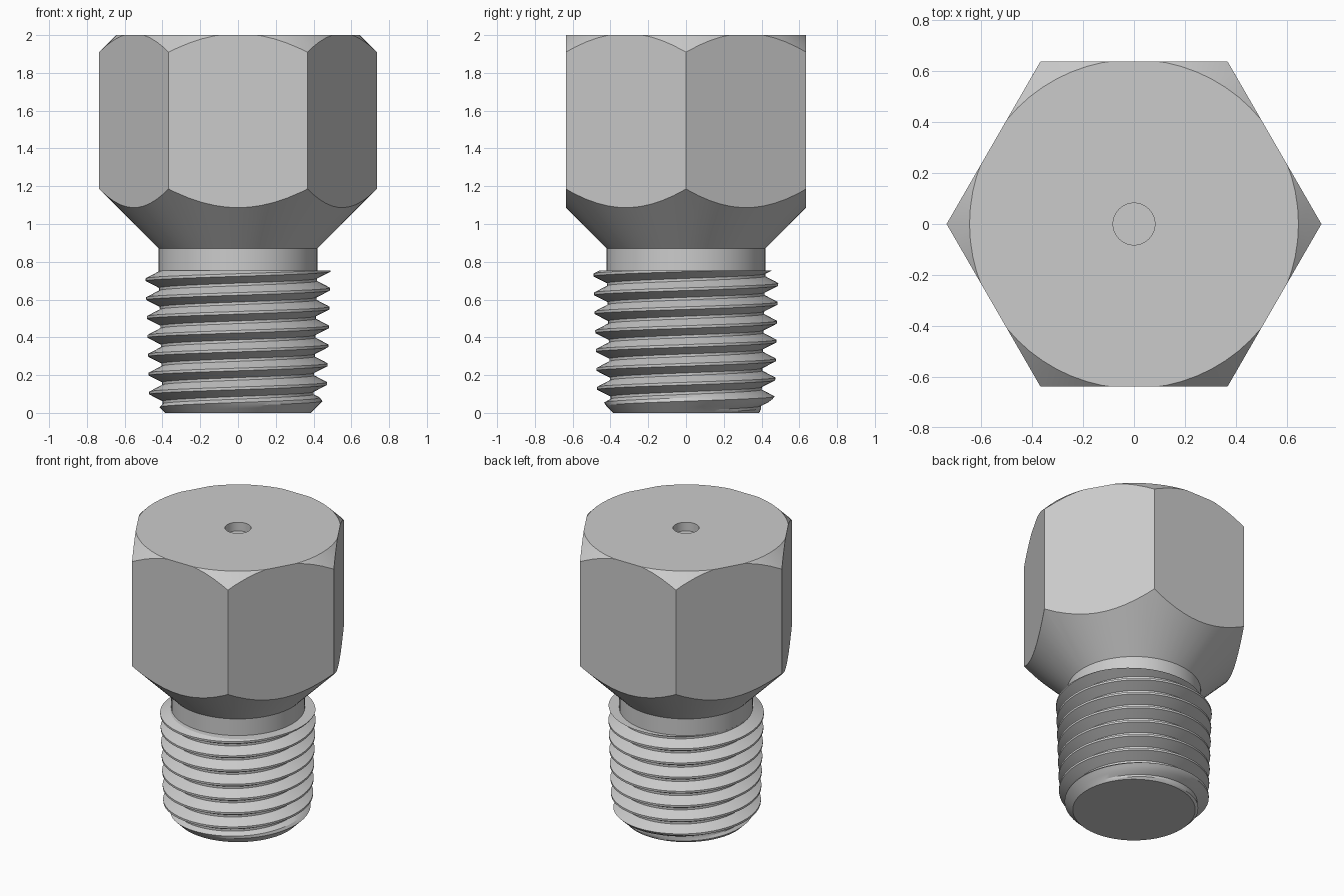
import bpy, bmesh, math

cube = bpy.data.objects.get("Cube")
if cube:
    bpy.data.objects.remove(cube, do_unlink=True)

PITCH, PHASE = 0.1, 0.055       # thread spacing and start height
THREAD_TOP = 0.755
BORE = 0.16
SEGS = 64

steel = bpy.data.materials.new("grey steel")
steel.use_nodes = True
colour = (0.6, 0.6, 0.6, 1)
steel.diffuse_color = colour
steel.node_tree.nodes["Principled BSDF"].inputs["Base Color"].default_value = colour


def make_object(name, bm):
    bmesh.ops.remove_doubles(bm, verts=bm.verts, dist=1e-5)
    bmesh.ops.recalc_face_normals(bm, faces=bm.faces)
    mesh = bpy.data.meshes.new(name)
    bm.to_mesh(mesh)
    bm.free()
    mesh.materials.append(steel)
    obj = bpy.data.objects.new(name, mesh)
    bpy.context.collection.objects.link(obj)
    return obj


def select_only(obj):
    bpy.ops.object.select_all(action='DESELECT')
    obj.select_set(True)
    bpy.context.view_layer.objects.active = obj


def sheet(bm, columns):
    """Quads between neighbouring columns of (x, y, z) points."""
    cols = [[bm.verts.new(p) for p in col] for col in columns]
    for a, b in zip(cols, cols[1:]):
        for i in range(len(a) - 1):
            bm.faces.new((a[i], b[i], b[i + 1], a[i + 1]))


def lathe(bm, profile, segs):
    angles = [math.tau * i / segs for i in range(segs + 1)]
    sheet(bm, [[(r * math.cos(a), r * math.sin(a), z) for r, z in profile]
               for a in angles])
    bmesh.ops.remove_doubles(bm, verts=bm.verts, dist=1e-5)
    bmesh.ops.dissolve_degenerate(bm, edges=bm.edges, dist=1e-6)


# Hexagonal head: turned body with chamfers, cone, neck, dimple and bore
bm = bmesh.new()
lathe(bm, [(0, 1.94), (0.082, 1.94), (0.082, 2), (0.645, 2), (0.8, 1.845),
           (0.8, 1.25), (0.42, 0.87), (0.42, 0.75), (BORE, 0.75),
           (BORE, 1.6), (0, 1.6)], SEGS)
head = make_object("hex_head", bm)

bm = bmesh.new()
lathe(bm, [(0, 2.1), (0.735, 2.1), (0.735, 0.6), (0, 0.6)], 6)
prism = make_object("hex_cutter", bm)
prism.hide_render = True
cut = head.modifiers.new("hex", 'BOOLEAN')
cut.operation = 'INTERSECT'
cut.solver = 'EXACT'
cut.object = prism
select_only(head)
bpy.ops.object.modifier_apply(modifier=cut.name)
bpy.data.objects.remove(prism, do_unlink=True)


# Tapered helical thread, trimmed flat at both ends
def thread_column(angle):
    points = []
    # one turn: position along the pitch, depth below the crest
    for turn in range(-2, 9):
        for u, depth in ((0.07, 0), (0.25, 0.5), (0.43, 1),
                         (0.57, 1), (0.75, 0.5), (0.93, 0)):
            z = PHASE + PITCH * (turn + u + angle / math.tau)
            r = 0.467 + z / 32 - 0.07 * depth
            r = min(r, 0.385 + z)
            points.append((r * math.cos(angle), r * math.sin(angle), z))
    return points


bm = bmesh.new()
sheet(bm, [thread_column(math.tau * i / SEGS) for i in range(SEGS + 1)])
bmesh.ops.remove_doubles(bm, verts=bm.verts, dist=1e-5)
for height, up in ((0, -1), (THREAD_TOP, 1)):
    bmesh.ops.bisect_plane(bm, geom=bm.verts[:] + bm.edges[:] + bm.faces[:],
                           dist=1e-6, plane_co=(0, 0, height),
                           plane_no=(0, 0, up), clear_outer=True)
# Bore wall, then flat rings joining it to the thread ends
lathe(bm, [(BORE, 0), (BORE, THREAD_TOP)], SEGS)
for height in (0, THREAD_TOP):
    rim = [e for e in bm.edges if e.is_boundary
           and all(abs(v.co.z - height) < 1e-4 for v in e.verts)]
    bmesh.ops.bridge_loops(bm, edges=rim)
thread = make_object("threaded_shank", bm)

for obj in (head, thread):
    select_only(obj)
    bpy.ops.object.shade_smooth_by_angle(angle=math.radians(25))
